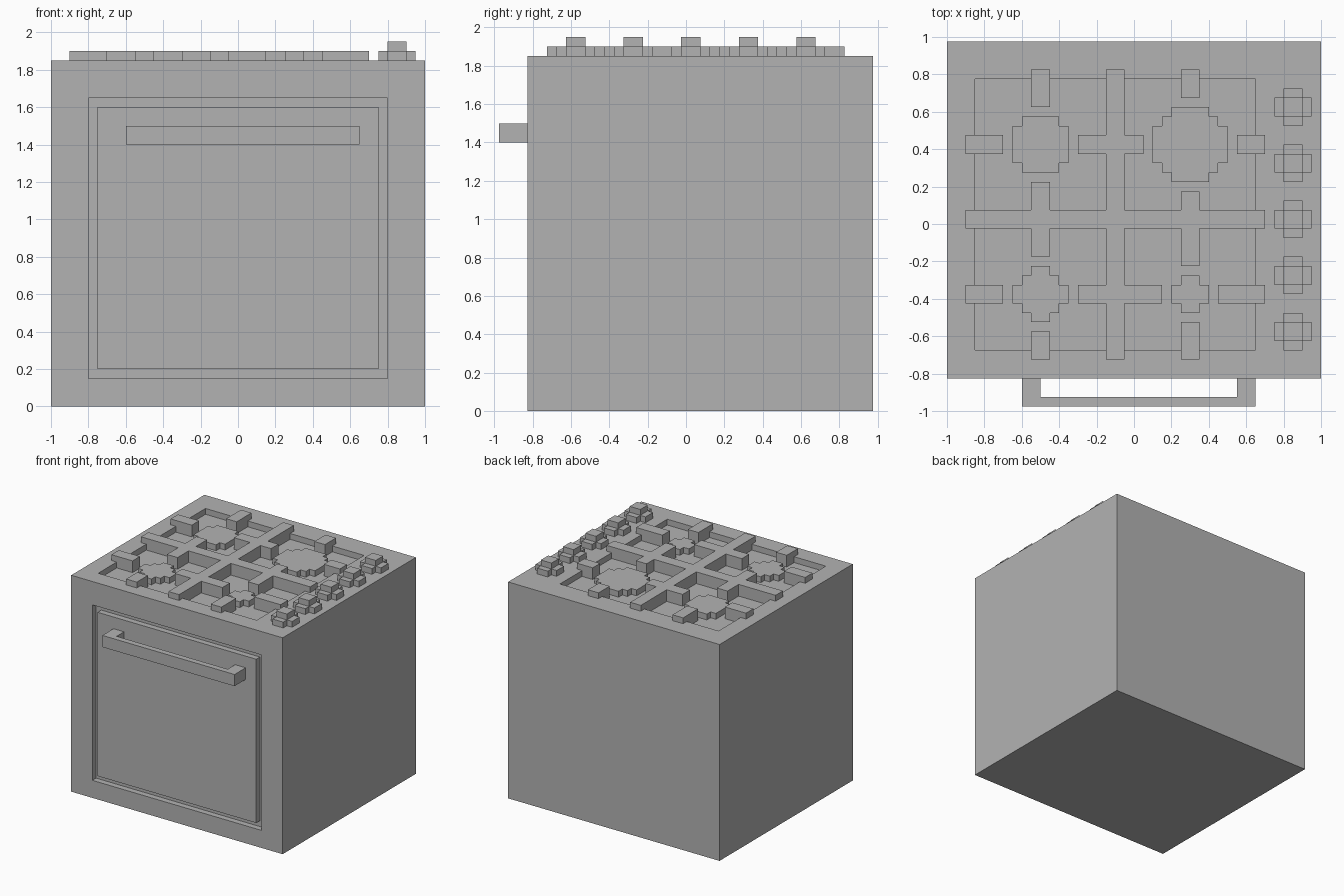
import bpy, bmesh
from mathutils import Vector

if "Cube" in bpy.data.objects:
    bpy.data.objects.remove(bpy.data.objects["Cube"], do_unlink=True)

GREY = (0.45, 0.45, 0.45, 1)
metal = bpy.data.materials.new("grey_enamel")
metal.use_nodes = True
metal.diffuse_color = GREY
metal.node_tree.nodes["Principled BSDF"].inputs["Base Color"].default_value = GREY

TOP = 1.85      # cooktop height
STEP = 0.05     # block size
FLOOR = TOP - STEP


def finish(bm, name):
    bmesh.ops.recalc_face_normals(bm, faces=bm.faces[:])
    mesh = bpy.data.meshes.new(name)
    bm.to_mesh(mesh)
    bm.free()
    mesh.materials.append(metal)
    obj = bpy.data.objects.new(name, mesh)
    bpy.context.collection.objects.link(obj)
    return obj


def add_box(bm, lo, hi):
    lo, hi = Vector(lo), Vector(hi)
    for v in bmesh.ops.create_cube(bm, size=1)["verts"]:
        v.co = (lo + hi) / 2 + v.co * (hi - lo)


def box(name, lo, hi):
    bm = bmesh.new()
    add_box(bm, lo, hi)
    return finish(bm, name)


def recess(bm, normal, lo, hi):
    """Sink a rectangle into the box side that faces along normal."""
    normal = Vector(normal)
    bm.normal_update()
    face = max(bm.faces, key=lambda f: f.normal.dot(normal) * f.calc_area())
    bmesh.ops.inset_individual(bm, faces=[face], thickness=0.1)
    centre = face.calc_center_median()
    for v in face.verts:
        for axis in range(3):
            if not normal[axis]:
                v.co[axis] = lo[axis] if v.co[axis] < centre[axis] else hi[axis]
    sunk = bmesh.ops.extrude_discrete_faces(bm, faces=[face])["faces"][0]
    bmesh.ops.translate(bm, verts=sunk.verts[:], vec=-normal * STEP)


def stepped_disc(name, x, y, steps, z0, z1):
    """Blocky round prism; steps are the (x, y) corners of one quarter."""
    quarter = []
    for i, (a, b) in enumerate(steps):
        if i:
            quarter.append((a, steps[i - 1][1]))
        quarter.append((a, b))
    back = quarter[::-1]
    outline = (quarter + [(-a, b) for a, b in back]
               + [(-a, -b) for a, b in quarter] + [(a, -b) for a, b in back])
    bm = bmesh.new()
    base = bm.faces.new([bm.verts.new((x + a, y + b, z0)) for a, b in outline])
    top = bmesh.ops.extrude_face_region(bm, geom=[base], use_keep_orig=True)["geom"]
    for v in top:
        if isinstance(v, bmesh.types.BMVert):
            v.co.z = z1
    return finish(bm, name)


# Oven body with sunken cooktop and door opening
bm = bmesh.new()
add_box(bm, (-1, -0.825, 0), (1, 0.975, TOP))
recess(bm, (0, 0, 1), (-0.85, -0.675, 0), (0.65, 0.775, 0))
recess(bm, (0, -1, 0), (-0.8, 0, 0.15), (0.8, 0, 1.65))
finish(bm, "oven_body")

# Door panel, flush with the front, leaving a groove around it
box("oven_door", (-0.75, -0.825, 0.2), (0.75, -0.775, 1.6))

# Door handle: a bar on two posts
bm = bmesh.new()
add_box(bm, (-0.6, -0.975, 1.4), (0.65, -0.925, 1.5))
for x in (-0.6, 0.55):
    add_box(bm, (x, -0.925, 1.4), (x + 0.1, -0.825, 1.5))
finish(bm, "door_handle")

# Grate bars running across: centre line, then spans
across = {
    0.425: [(-0.9, -0.7), (-0.3, -0.15), (-0.05, 0.05), (0.55, 0.7)],
    0.025: [(-0.9, -0.15), (-0.05, 0.7)],
    -0.375: [(-0.9, -0.7), (-0.3, -0.15), (-0.05, 0.15), (0.45, 0.7)],
}
# Grate bars running front to back
along = {
    -0.5: [(-0.725, -0.575), (-0.175, -0.025), (0.075, 0.225), (0.625, 0.825)],
    -0.1: [(-0.725, 0.825)],
    0.3: [(-0.725, -0.525), (-0.225, -0.025), (0.075, 0.175), (0.675, 0.825)],
}
bm = bmesh.new()
for y, spans in across.items():
    for a, b in spans:
        add_box(bm, (a, y - STEP, FLOOR), (b, y + STEP, TOP + STEP))
for x, spans in along.items():
    for a, b in spans:
        add_box(bm, (x - STEP, a, FLOOR), (x + STEP, b, TOP + STEP))
finish(bm, "pan_grate")

# Burners of four sizes
left, right, back, front = -0.5, 0.3, 0.425, -0.375
stepped_disc("burner_back_left_side", left, back,
             [(0.15, 0.1), (0.1, 0.15)], FLOOR, TOP)
stepped_disc("burner_back_large", right, back,
             [(0.2, 0.1), (0.15, 0.15), (0.1, 0.2)], FLOOR, TOP)
stepped_disc("burner_front_medium", left, front,
             [(0.15, 0.05), (0.1, 0.1), (0.05, 0.15)], FLOOR, TOP)
stepped_disc("burner_front_small", right, front,
             [(0.1, 0.05), (0.05, 0.1)], FLOOR, TOP)

# Row of control knobs
for i in range(5):
    y = -0.575 + 0.3 * i
    stepped_disc(f"knob_base_{i + 1}", 0.85, y,
                 [(0.1, 0.05), (0.05, 0.1)], TOP, TOP + STEP)
    box(f"knob_cap_{i + 1}", (0.8, y - STEP, TOP + STEP),
        (0.9, y + STEP, TOP + 2 * STEP))
